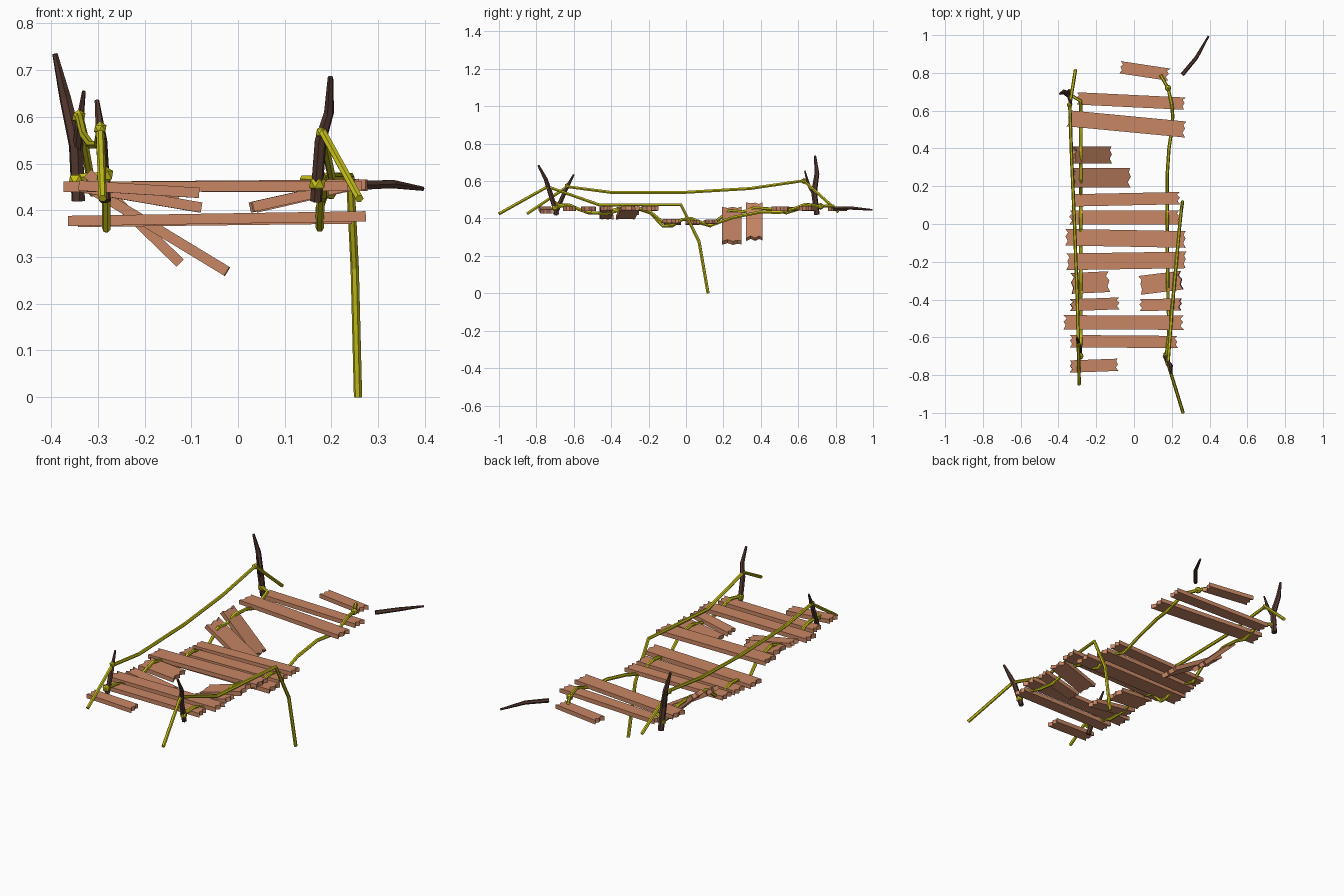
import bpy, bmesh, random
from mathutils import Vector

random.seed(4)

def material(name, col):
    m = bpy.data.materials.new(name)
    m.diffuse_color = (*col, 1)
    return m

WOOD = material("plank_wood", (0.58, 0.24, 0.13))
ROPE = material("rope_yellow", (0.58, 0.54, 0.01))
BARK = material("dark_bark", (0.09, 0.04, 0.03))

def finish(bm, name, mat):
    bmesh.ops.recalc_face_normals(bm, faces=bm.faces)
    me = bpy.data.meshes.new(name)
    bm.to_mesh(me)
    bm.free()
    me.materials.append(mat)
    ob = bpy.data.objects.new(name, me)
    bpy.context.collection.objects.link(ob)
    return ob

def plank(name, a, b, width, thick=0.022):
    """Board from a to b with splintered ends."""
    a, b = Vector(a), Vector(b)
    d = (b - a).normalized()
    up = Vector((0, 0, 1))
    side = up.cross(d).normalized()
    n = d.cross(side)
    steps = (-0.5, -0.22, 0.05, 0.28, 0.5)
    def jag(i):
        return (0.012 if i % 2 else 0.0) + random.uniform(0, 0.008)
    left = [a + side * width * s + d * jag(i) for i, s in enumerate(steps)]
    right = [b + side * width * s - d * jag(i) for i, s in enumerate(steps)]
    bm = bmesh.new()
    vs = [bm.verts.new(p - n * thick / 2) for p in left + right[::-1]]
    f = bm.faces.new(vs)
    ext = bmesh.ops.extrude_face_region(bm, geom=[f])
    top = [v for v in ext["geom"] if isinstance(v, bmesh.types.BMVert)]
    bmesh.ops.translate(bm, verts=top, vec=n * thick)
    finish(bm, name, WOOD)

def tube(name, pts, radii, mat):
    """Faceted tube along a path; radii is one number or one per point."""
    if not isinstance(radii, (list, tuple)):
        radii = [radii] * len(pts)
    cu = bpy.data.curves.new(name, 'CURVE')
    cu.dimensions = '3D'
    cu.bevel_depth = 1.0
    cu.bevel_resolution = 1
    cu.use_fill_caps = True
    sp = cu.splines.new('POLY')
    sp.points.add(len(pts) - 1)
    for p, co, r in zip(sp.points, pts, radii):
        p.co = (*co, 1)
        p.radius = r
    sp.use_smooth = False
    cu.materials.append(mat)
    ob = bpy.data.objects.new(name, cu)
    bpy.context.collection.objects.link(ob)
    bpy.ops.object.select_all(action='DESELECT')
    ob.select_set(True)
    bpy.context.view_layer.objects.active = ob
    bpy.ops.object.convert(target='MESH')

def knot(name, pos, r):
    bm = bmesh.new()
    bmesh.ops.create_icosphere(bm, subdivisions=1, radius=r)
    bmesh.ops.translate(bm, verts=bm.verts, vec=pos)
    finish(bm, name, ROPE)

# Deck planks: left end, right end, width
planks = [
    ((-0.075, 0.83, 0.45), (0.19, 0.79, 0.45), 0.065),
    ((-0.305, 0.665, 0.45), (0.275, 0.637, 0.455), 0.065),
    ((-0.355, 0.56, 0.45), (0.275, 0.50, 0.452), 0.085),
    ((-0.325, 0.365, 0.482), (-0.122, 0.365, 0.285), 0.09),
    ((-0.33, 0.245, 0.455), (-0.022, 0.245, 0.268), 0.105),
    ((-0.335, 0.125, 0.377), (0.245, 0.137, 0.383), 0.065),
    ((-0.345, 0.035, 0.375), (0.245, 0.035, 0.382), 0.075),
    ((-0.365, -0.07, 0.377), (0.28, -0.082, 0.387), 0.088),
    ((-0.36, -0.20, 0.45), (0.28, -0.19, 0.455), 0.088),
    ((-0.335, -0.315, 0.45), (-0.13, -0.305, 0.428), 0.11),
    ((0.03, -0.325, 0.405), (0.255, -0.297, 0.457), 0.10),
    ((-0.34, -0.43, 0.45), (-0.075, -0.42, 0.405), 0.063),
    ((0.03, -0.43, 0.407), (0.255, -0.425, 0.457), 0.063),
    ((-0.375, -0.52, 0.45), (0.265, -0.523, 0.452), 0.075),
    ((-0.345, -0.62, 0.45), (0.235, -0.625, 0.452), 0.065),
    ((-0.345, -0.755, 0.453), (-0.08, -0.745, 0.437), 0.065),
]
for i, (a, b, w) in enumerate(planks):
    plank(f"plank_{i + 1:02d}", a, b, w)

# Hand ropes: left one whole, right one snapped and hanging to the ground
tube("left_hand_rope", [(-0.29, -0.85, 0.425), (-0.295, -0.635, 0.57), (-0.30, -0.405, 0.54),
     (-0.315, 0, 0.54), (-0.33, 0.34, 0.56), (-0.34, 0.63, 0.602), (-0.31, 0.815, 0.435)],
     0.009, ROPE)
tube("right_broken_hand_rope", [(0.26, -1.0, 0.425), (0.18, -0.74, 0.57), (0.20, -0.465, 0.473),
     (0.24, -0.027, 0.473), (0.25, 0.07, 0.275), (0.257, 0.118, 0.0)], 0.009, ROPE)

# Deck ropes weaving over and under the planks (y, z)
left_weave = [(0.65, 0.475), (0.60, 0.45), (0.535, 0.43), (0.47, 0.45), (0.365, 0.456),
              (0.305, 0.435), (0.235, 0.442), (0.18, 0.40), (0.13, 0.36), (0.08, 0.375),
              (0.03, 0.397), (-0.02, 0.395), (-0.075, 0.36), (-0.125, 0.36), (-0.19, 0.43),
              (-0.25, 0.45), (-0.31, 0.468), (-0.37, 0.45), (-0.43, 0.43), (-0.52, 0.43),
              (-0.575, 0.45), (-0.62, 0.47)]
tube("left_deck_rope", [(-0.345, 0.69, 0.47)] + [(-0.282, y, z) for y, z in left_weave]
     + [(-0.285, -0.70, 0.475)], 0.009, ROPE)
right_weave = [(0.18, 0.72, 0.465), (0.20, 0.635, 0.475), (0.205, 0.57, 0.45), (0.20, 0.50, 0.432),
               (0.185, 0.40, 0.435), (0.175, 0.25, 0.405), (0.175, 0.13, 0.362), (0.175, 0.08, 0.38),
               (0.175, 0.03, 0.40), (0.175, -0.02, 0.395), (0.175, -0.075, 0.362),
               (0.175, -0.13, 0.385), (0.178, -0.19, 0.435), (0.178, -0.25, 0.452),
               (0.178, -0.30, 0.46), (0.18, -0.37, 0.44), (0.18, -0.43, 0.425),
               (0.185, -0.52, 0.432), (0.185, -0.575, 0.45), (0.18, -0.625, 0.472),
               (0.17, -0.70, 0.46)]
tube("right_deck_rope", [(0.14, 0.79, 0.467)] + right_weave, 0.009, ROPE)

# Branch posts, the fork twigs and the fallen stick
tube("back_left_post", [(-0.342, 0.70, 0.42), (-0.347, 0.685, 0.54), (-0.37, 0.70, 0.64),
     (-0.392, 0.69, 0.735)], [0.015, 0.016, 0.013, 0.006], BARK)
tube("back_left_twig", [(-0.345, 0.69, 0.52), (-0.34, 0.655, 0.58), (-0.33, 0.635, 0.655)],
     [0.011, 0.009, 0.004], BARK)
tube("front_right_post", [(0.167, -0.69, 0.42), (0.177, -0.73, 0.55), (0.195, -0.75, 0.61),
     (0.198, -0.79, 0.685)], [0.013, 0.013, 0.011, 0.006], BARK)
tube("front_left_post", [(-0.285, -0.70, 0.42), (-0.292, -0.645, 0.55), (-0.302, -0.60, 0.635)],
     [0.013, 0.012, 0.005], BARK)
tube("fallen_stick", [(0.255, 0.79, 0.453), (0.33, 0.88, 0.456), (0.395, 0.995, 0.446)],
     [0.011, 0.01, 0.005], BARK)

# Knots at the tops and bases of the posts
knots = [((0.18, -0.74, 0.567), 0.015), ((-0.295, -0.635, 0.575), 0.015),
         ((-0.341, 0.63, 0.60), 0.016), ((0.17, -0.70, 0.457), 0.02),
         ((-0.285, -0.70, 0.475), 0.02), ((-0.345, 0.69, 0.465), 0.02),
         ((0.18, 0.72, 0.465), 0.019)]
for i, (p, r) in enumerate(knots):
    knot(f"rope_knot_{i + 1}", p, r)
